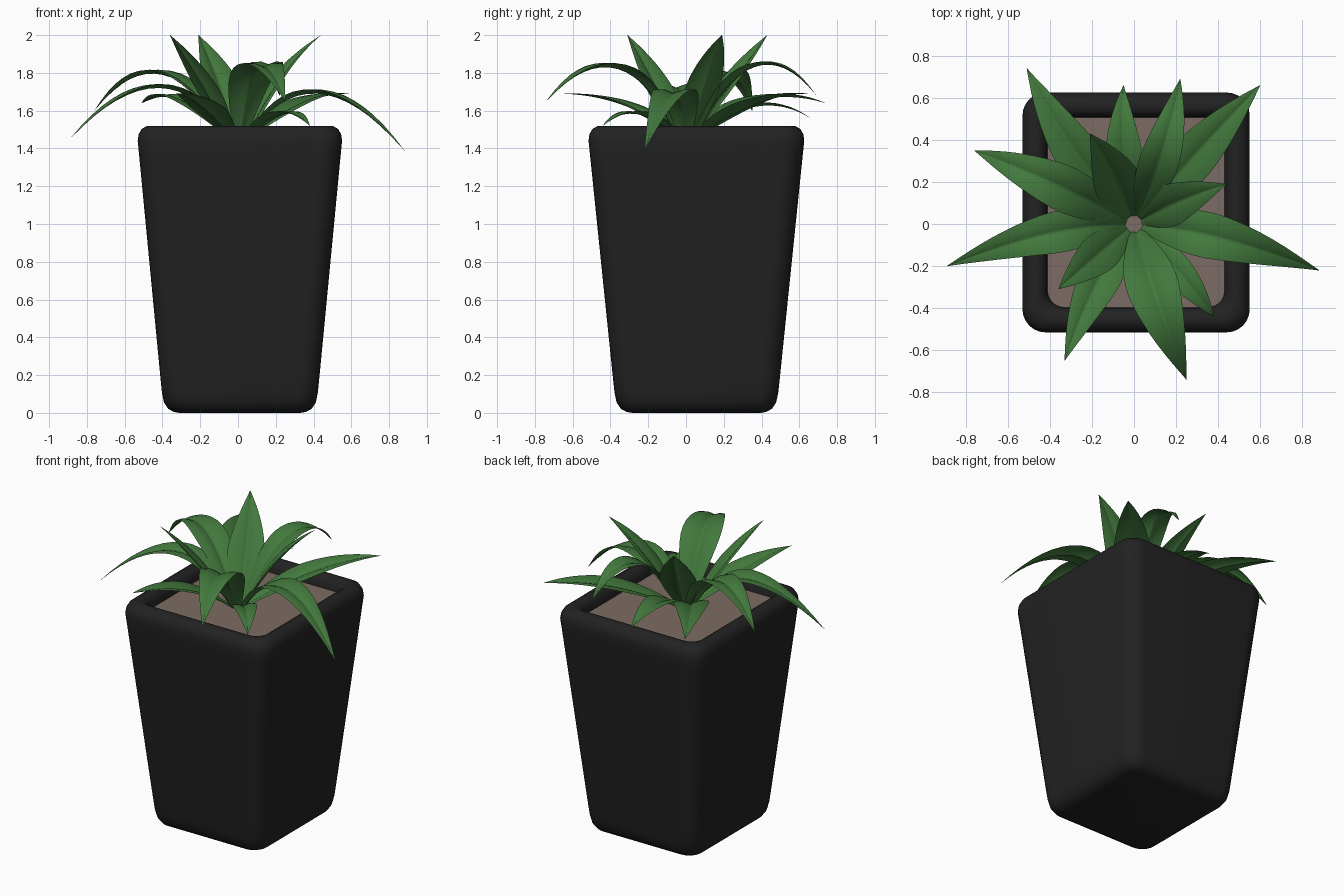
import bpy, math
from mathutils import Vector

if "Cube" in bpy.data.objects:
    bpy.data.objects.remove(bpy.data.objects["Cube"])


def material(name, rgb):
    m = bpy.data.materials.new(name)
    m.diffuse_color = (*rgb, 1)
    m.use_nodes = True
    m.node_tree.nodes["Principled BSDF"].inputs["Base Color"].default_value = m.diffuse_color
    return m


BLACK = material("black pot", (0.016, 0.016, 0.016))
SOIL = material("brown soil", (0.20, 0.148, 0.125))
GREEN = material("leaf green", (0.055, 0.19, 0.046))


def make(name, verts, faces, mat):
    me = bpy.data.meshes.new(name)
    me.from_pydata(verts, [], faces)
    me.materials.append(mat)
    me.polygons.foreach_set("use_smooth", [True] * len(faces))
    me.update()
    ob = bpy.data.objects.new(name, me)
    bpy.context.collection.objects.link(ob)
    return ob


CX, CY, SEG = 0.01, 0.055, 6


def ring(h, z, r):
    """Rounded rectangle loop of the planter at height z."""
    hx, hy = h, h + 0.02 + 0.007 * z
    pts = []
    for k, (sx, sy) in enumerate([(1, 1), (-1, 1), (-1, -1), (1, -1)]):
        for i in range(SEG + 1):
            a = math.pi / 2 * (k + i / SEG)
            pts.append((CX + sx * (hx - r) + r * math.cos(a),
                        CY + sy * (hy - r) + r * math.sin(a), z))
    return pts


# Planter: tapered rounded-square body, rolled rim, inner wall
profile = [(0.32, 0, .07), (0.35, .005, .08), (0.38, .022, .09), (0.402, .055, .1),
           (0.413, .11, .1), (0.422, .2, .1), (0.535, 1.38, .11), (0.541, 1.44, .11),
           (0.536, 1.475, .11), (0.52, 1.503, .1), (0.49, 1.52, .09), (0.46, 1.518, .085),
           (0.438, 1.502, .08), (0.425, 1.475, .08), (0.42, 1.43, .08), (0.41, 1.36, .08)]
verts, faces = [], []
n = 4 * (SEG + 1)
for p in profile:
    verts += ring(*p)
for j in range(len(profile) - 1):
    for i in range(n):
        k = (i + 1) % n
        faces.append((j * n + i, j * n + k, (j + 1) * n + k, (j + 1) * n + i))
faces.append(tuple(reversed(range(n))))
make("planter", verts, faces, BLACK)

# Soil surface just below the rim
make("soil", ring(0.422, 1.445, .08), [tuple(range(n))], SOIL)


# Leaf: arching blade through base, middle and tip, folded along its midrib
COLS = [(-1, .20), (-.55, .22), (-.1, .06), (0, 0), (.1, .06), (.55, .22), (1, .20)]
ROWS = 16


def leaf(name, mid, tip, width):
    mid, tip = Vector(mid), Vector(tip)
    out = Vector((mid.x, mid.y, 0)).normalized()
    base = out * 0.04 + Vector((0, 0, 1.44))
    ctrl = 2 * mid - (base + tip) / 2
    verts, faces = [], []
    m = len(COLS)
    for i in range(ROWS + 1):
        t = i / ROWS
        p = base * (1 - t) ** 2 + ctrl * 2 * t * (1 - t) + tip * t * t
        tan = ((ctrl - base) * (1 - t) + (tip - ctrl) * t).normalized()
        flat = Vector((tan.x, tan.y, 0))
        flat = flat.normalized() if flat.length > .05 else out
        side = Vector((-flat.y, flat.x, 0))
        up = tan.cross(side).normalized()
        # narrow stem, widest near the middle, pointed tip
        if t < 0.42:
            s = 0.25 + 0.75 * math.sin(math.pi / 2 * t / 0.42)
        else:
            s = max(0.01, 1 - ((t - 0.42) / 0.58) ** 1.5)
        w = width / 2 * s
        for u, lift in COLS:
            verts.append(p + side * (u * w) + up * (lift * w))
    for i in range(ROWS):
        for j in range(m - 1):
            a = i * m + j
            faces.append((a, a + m, a + m + 1, a + 1)[::-1])
    make(name, verts, faces, GREEN)


leaves = [
    ((-.29, .36, 1.65), (-.51, .74, 1.64), .22),
    ((-.05, .36, 1.62), (-.05, .66, 1.56), .18),
    ((.14, .36, 1.83), (.22, .69, 1.68), .19),
    ((.32, .36, 1.63), (.60, .66, 1.69), .22),
    ((.22, .11, 1.76), (.44, .19, 2.0), .20),
    ((.42, -.07, 1.69), (.88, -.22, 1.39), .22),
    ((.23, -.25, 1.58), (.38, -.44, 1.52), .15),
    ((.11, -.36, 1.82), (.25, -.74, 1.65), .25),
    ((-.19, -.31, 1.62), (-.33, -.65, 1.69), .20),
    ((-.20, -.17, 1.75), (-.36, -.31, 2.0), .19),
    ((-.42, -.05, 1.72), (-.89, -.20, 1.45), .20),
    ((-.40, .20, 1.79), (-.76, .35, 1.60), .22),
    ((-.10, .24, 1.74), (-.21, .43, 2.0), .23),
]
for i, args in enumerate(leaves):
    leaf(f"leaf_{i + 1:02d}", *args)
